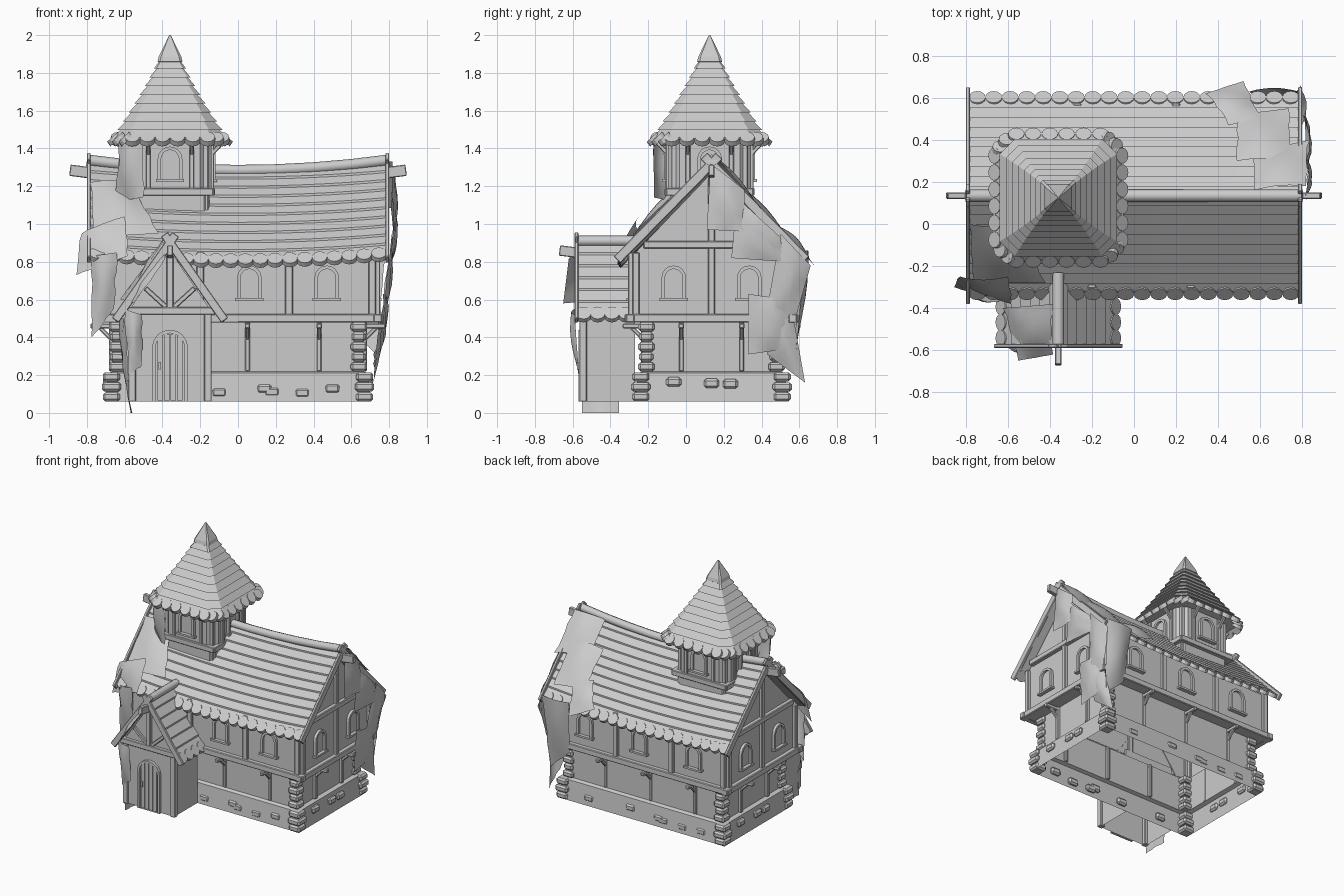
import bpy, bmesh, math, random
from mathutils import Matrix, Vector

random.seed(4)
if "Cube" in bpy.data.objects:
    bpy.data.objects.remove(bpy.data.objects["Cube"])

grey = bpy.data.materials.new("plain_grey")
grey.use_nodes = True
grey.diffuse_color = (0.6, 0.6, 0.6, 1)
grey.node_tree.nodes["Principled BSDF"].inputs["Base Color"].default_value = (0.6, 0.6, 0.6, 1)


def finish(bm, name, bevel=0, smooth=False):
    mesh = bpy.data.meshes.new(name)
    bm.to_mesh(mesh)
    bm.free()
    ob = bpy.data.objects.new(name, mesh)
    bpy.context.collection.objects.link(ob)
    mesh.materials.append(grey)
    if bevel:
        mod = ob.modifiers.new("Bevel", "BEVEL")
        mod.width = bevel
    if smooth:
        for p in mesh.polygons:
            p.use_smooth = True
    return ob


def beam(bm, a, b, w, d=None, M=Matrix()):
    """Box between two points: w is its level width, d the other."""
    a, b = M @ Vector(a), M @ Vector(b)
    q = (b - a).to_track_quat('Z', 'Y').to_matrix().to_4x4()
    size = Matrix.Diagonal((w, d or w, (b - a).length, 1))
    bmesh.ops.create_cube(bm, size=1, matrix=Matrix.Translation((a + b) / 2) @ q @ size)


def loft(bm, rings, M=Matrix(), cap=False):
    rows = [[bm.verts.new(M @ Vector(p)) for p in ring] for ring in rings]
    n = len(rows[0])
    for r, s in zip(rows, rows[1:]):
        for i in range(n):
            bm.faces.new((r[i], r[(i + 1) % n], s[(i + 1) % n], s[i]))
    if cap:
        bm.faces.new(rows[0][::-1])
        bm.faces.new(rows[-1])


def place(x, y, deg=0):
    return Matrix.Translation((x, y, 0)) @ Matrix.Rotation(math.radians(deg), 4, 'Z')


def rect(hx, hy, z):
    return [(-hx, -hy, z), (hx, -hy, z), (hx, hy, z), (-hx, hy, z)]


def octagon(h, c, z):
    k = h - c
    return [(-k, -h, z), (k, -h, z), (h, -k, z), (h, k, z),
            (k, h, z), (-k, h, z), (-h, k, z), (-h, -k, z)]


def arch(bm, M, s, wall, z, w, h, depth=0.02, border=0.018):
    """Arched frame with a thin pane, facing local -y."""
    def outline(r, y):
        pts = [(s - r, -wall - y, z), (s + r, -wall - y, z)]
        for i in range(9):
            t = math.pi * i / 8
            pts.append((s + r * math.cos(t), -wall - y, z + h - w / 2 + r * math.sin(t)))
        return pts
    r = w / 2
    loft(bm, [outline(r, 0), outline(r, depth), outline(r - border, depth),
              outline(r - border, 0.004)], M)
    bm.faces.new([bm.verts.new(M @ Vector(p)) for p in outline(r - border, 0.004)])


def pole(name, pts, r):
    cu = bpy.data.curves.new(name, 'CURVE')
    cu.dimensions = '3D'
    cu.bevel_depth, cu.bevel_resolution, cu.use_fill_caps = r, 2, True
    sp = cu.splines.new('POLY')
    sp.points.add(len(pts) - 1)
    for p, co in zip(sp.points, pts):
        p.co = (*co, 1)
    cu.materials.append(grey)
    ob = bpy.data.objects.new(name, cu)
    bpy.context.collection.objects.link(ob)


def roof(name, M, length, run, ridge, drop, sag, courses):
    """Stepped gable roof along local x, with rounded tiles at both eaves."""
    slope = drop / run
    half = []
    for i in range(courses, 0, -1):
        t, u = i / courses, (i - 1) / courses
        half += [(run * t, ridge - drop * t + 0.012), (run * u, ridge - drop * u)]
    top = half + [(-v, z) for v, z in reversed(half[:-1])]
    section = top + [(-run, ridge - drop - 0.02), (0, ridge - 0.035), (run, ridge - drop - 0.02)]
    dip = lambda x: sag * ((x / length) ** 2 - 1)
    bm = bmesh.new()
    xs = [length * (i / 8 - 1) for i in range(17)]
    loft(bm, [[(x, v, z + dip(x)) for v, z in section] for x in xs], M, True)
    finish(bm, name)
    bm = bmesh.new()
    n = round(length / 0.04)
    for i in range(n):
        x = length * ((2 * i + 1) / n - 1)
        for side in (-1, 1):
            tilt = Matrix.Rotation(-side * math.atan(slope), 4, 'X')
            at = Matrix.Translation((x, side * (run - 0.005), ridge - drop + dip(x) + 0.002))
            bmesh.ops.create_cone(bm, cap_ends=True, segments=12, radius1=0.044,
                                  radius2=0.04, depth=0.026, matrix=M @ at @ tilt)
    finish(bm, name + "_eave_tiles")


CY = 0.135
SIDES = [(place(0, CY, a), (0.42, 0.73)[a // 90 % 2], (0.73, 0.42)[a // 90 % 2], a)
         for a in (0, 90, 180, 270)]
HOUSE, TOWER, PORCH = place(0, CY), place(-0.36, 0.125), place(-0.36, -0.41)

# House walls: stone footing, lower floor, overhanging upper floor and gables
bm = bmesh.new()
loft(bm, [rect(0.705, 0.405, 0.06), rect(0.69, 0.39, 0.21), rect(0.66, 0.365, 0.22),
          rect(0.66, 0.365, 0.48), rect(0.73, 0.42, 0.48), rect(0.73, 0.42, 0.83)], HOUSE)
for x in (-0.73, 0.73):
    bm.faces.new([bm.verts.new(HOUSE @ Vector(p))
                  for p in ((x, -0.42, 0.83), (x, 0.42, 0.83), (x, 0, 1.27))])
finish(bm, "house_walls")

# Timber framing and windows on all four sides
timber, windows, stones = bmesh.new(), bmesh.new(), bmesh.new()
for M, wall, width, a in SIDES:
    beam(timber, (-width - 0.04, -wall - 0.01, 0.5), (width + 0.04, -wall - 0.01, 0.5), 0.045, M=M)
    gable = a in (90, 270)
    posts = (-0.4, 0, 0.4) if gable else (-0.71, -0.2, 0.27, 0.71)
    for s in posts:
        top = 1.24 if gable and s == 0 else 0.85
        beam(timber, (s, -wall - 0.003, 0.5), (s, -wall - 0.003, top), 0.04, 0.036, M)
    if gable:
        beam(timber, (-0.36, -wall - 0.01, 0.89), (0.36, -wall - 0.01, 0.89), 0.04, M=M)
    openings = {0: (0.06, 0.47), 180: (-0.46, 0, 0.46)}.get(a, (-0.2, 0.2))
    for s in openings:
        arch(windows, M, s, wall, 0.6, 0.13, 0.18)
        beam(windows, (s - 0.075, -wall - 0.015, 0.6), (s + 0.075, -wall - 0.015, 0.6), 0.03, 0.014, M)
    # Lower posts with struts holding up the overhang
    lower = wall - 0.06
    for s in ((-0.16, 0.16) if gable else (-0.33, 0.05, 0.43)):
        beam(timber, (s, -lower, 0.22), (s, -lower, 0.48), 0.026, M=M)
        beam(timber, (s, -lower, 0.39), (s, -wall - 0.02, 0.47), 0.022, M=M)
        beam(timber, (s, -lower, 0.46), (s, -wall - 0.05, 0.46), 0.028, M=M)
    # Loose stones in the footing
    for s in ((-0.2, 0.0, 0.1) if gable else (-0.45, -0.1, 0.14, 0.18, 0.34, 0.5)):
        z = random.uniform(0.1, 0.17)
        beam(stones, (s - 0.04, -lower - 0.028, z), (s + 0.04, -lower - 0.028, z), 0.036, 0.05, M)
finish(timber, "timber_frame", 0.005)
finish(windows, "house_windows")

# Corner stones
for sx in (-1, 1):
    for sy in (-1, 1):
        for i in range(8):
            z = 0.085 + i * 0.053
            low = i < 3
            size = (0.09 if low else 0.075) + 0.012 * (i % 2)
            x, y = sx * (0.67 if low else 0.64), sy * (0.375 if low else 0.345)
            beam(stones, (x, y, z - 0.024), (x, y, z + 0.024), size, size, HOUSE)
finish(stones, "stones", 0.012)

# Main roof with ridge, gable boards and ridge beam ends
roof("main_roof", HOUSE, 0.785, 0.465, 1.32, 0.48, 0.035, 10)
pole("main_ridge", [(x / 5, CY, 1.283 + 0.055 * (x / 4) ** 2) for x in range(-4, 5)], 0.03)
boards = bmesh.new()
for sx in (-1, 1):
    for sy in (-1, 1):
        beam(boards, (sx * 0.79, -sy * 0.04, 1.36), (sx * 0.79, sy * 0.5, 0.81), 0.02, 0.05, HOUSE)
    beam(boards, (sx * 0.7, 0, 1.26), (sx * 0.89, 0, 1.285), 0.03, 0.06, HOUSE)

# Porch roof and boards
roof("porch_roof", place(-0.36, -0.43, 90), 0.15, 0.27, 0.9, 0.38, 0, 6)
pole("porch_ridge", [(-0.36, -0.585, 0.91), (-0.36, -0.23, 0.91)], 0.028)
for s in (-1, 1):
    beam(boards, (s * -0.03, -0.17, 0.945), (s * 0.29, -0.17, 0.49), 0.02, 0.045, PORCH)
beam(boards, (0, -0.1, 0.84), (0, -0.26, 0.86), 0.03, 0.055, PORCH)
finish(boards, "gable_boards", 0.004)

# Porch walls, timber and door
bm = bmesh.new()
loft(bm, [rect(0.205, 0.14, 0.06), rect(0.205, 0.14, 0.56)], PORCH)
bm.faces.new([bm.verts.new(PORCH @ Vector(p))
              for p in ((-0.205, -0.14, 0.56), (0.205, -0.14, 0.56), (0, -0.14, 0.86))])
finish(bm, "porch_walls")
bm = bmesh.new()
for s in (-1, 1):
    beam(bm, (s * 0.2, -0.135, 0.06), (s * 0.2, -0.135, 0.54), 0.04, M=PORCH)
    beam(bm, (s * 0.02, -0.145, 0.56), (s * 0.13, -0.145, 0.66), 0.025, M=PORCH)
beam(bm, (-0.24, -0.145, 0.54), (0.24, -0.145, 0.54), 0.04, M=PORCH)
beam(bm, (0, -0.145, 0.54), (0, -0.145, 0.85), 0.035, M=PORCH)
finish(bm, "porch_timber", 0.004)
bm = bmesh.new()
arch(bm, PORCH, 0, 0.14, 0.06, 0.19, 0.38)
for i in range(4):
    s = -0.051 + 0.034 * i
    beam(bm, (s, -0.147, 0.065), (s, -0.147, 0.42 - 5 * s * s), 0.03, 0.012, PORCH)
beam(bm, (-0.055, -0.16, 0.23), (-0.055, -0.16, 0.27), 0.014, M=PORCH)
finish(bm, "porch_door")

# Tower body, posts, ring beam and windows
bm = bmesh.new()
loft(bm, [octagon(0.21, 0.03, 0.85), octagon(0.21, 0.03, 1.16),
          octagon(0.22, 0.06, 1.17), octagon(0.22, 0.06, 1.46)], TOWER)
finish(bm, "tower_walls")
bm, glass, tiles = bmesh.new(), bmesh.new(), bmesh.new()
for k in range(4):
    M = place(-0.36, 0.125, 90 * k)
    beam(bm, (-0.23, -0.22, 1.17), (0.23, -0.22, 1.17), 0.035, 0.04, M)
    for s in (-0.115, 0.115):
        beam(bm, (s, -0.22, 1.18), (s, -0.22, 1.44), 0.026, M=M)
        beam(bm, (s, -0.22, 1.37), (s, -0.285, 1.44), 0.022, M=M)
    beam(bm, (0.185, -0.185, 0.95), (0.185, -0.185, 1.45), 0.035, M=M)
    arch(glass, M, 0, 0.22, 1.23, 0.13, 0.18)
    beam(glass, (-0.075, -0.235, 1.23), (0.075, -0.235, 1.23), 0.03, 0.014, M)
    # Rounded tiles along each edge and cut corner of the tower roof
    edge = [(-0.2 + 0.08 * i, -0.295) for i in range(6)] + [(0.245, -0.27), (0.275, -0.235)]
    for x, y in edge:
        at = M @ Matrix.Translation((x, y, 1.45)) @ Matrix.Rotation(0.75, 4, 'X')
        bmesh.ops.create_cone(tiles, cap_ends=True, segments=12, radius1=0.042,
                              radius2=0.038, depth=0.03, matrix=at)
finish(bm, "tower_timber", 0.004)
finish(glass, "tower_windows")
finish(tiles, "tower_eave_tiles")

# Tower roof in stepped courses, and its cap
bm = bmesh.new()
rings, n = [octagon(0.2, 0.05, 1.44)], 9
width = lambda t: 0.055 + 0.245 * (1 - t) ** 1.15
for i in range(n):
    for t, extra in ((i / n, 0.01), ((i + 1) / n, -0.004)):
        w = width(t) + extra
        rings.append(octagon(w, w * (0.27 - 0.15 * t), 1.45 + 0.42 * t))
loft(bm, rings, TOWER, True)
finish(bm, "tower_roof")
bm = bmesh.new()
loft(bm, [octagon(w, w * 0.2, z) for w, z in
          ((0.05, 1.85), (0.066, 1.86), (0.06, 1.885), (0.004, 2.0))], TOWER, True)
finish(bm, "tower_cap")


def drape(bm, pts, bulge=0.03, n=6):
    """Curved sheet hung between four corners, with slightly ragged edges."""
    a, b, c, d = (Vector(p) for p in pts)
    normal = (c - a).cross(d - b).normalized()
    if normal.dot((a + c) / 2 - Vector((0, CY, 0.5))) < 0:
        normal.negate()
    grid = []
    for i in range(n + 1):
        for j in range(n + 1):
            u, v = i / n, j / n
            p = a.lerp(b, u).lerp(d.lerp(c, u), v)
            p += normal * bulge * math.sin(math.pi * u) * math.sin(math.pi * (0.2 + 0.8 * v))
            p.x += random.uniform(-0.006, 0.006)
            grid.append(bm.verts.new(p))
    for i in range(n):
        for j in range(n):
            k = i * (n + 1) + j
            bm.faces.new((grid[k], grid[k + 1], grid[k + n + 2], grid[k + n + 1]))


# Torn sheets over the front left corner, the porch and the tower
front_sheets = [
    [(-.83, -.25, .95), (-.6, -.25, 1.04), (-.58, -.38, .83), (-.86, -.3, .73)],
    [(-.78, 0, 1.22), (-.57, 0, 1.22), (-.42, -.28, .95), (-.76, -.28, .93)],
    [(-.78, -.33, .83), (-.64, -.37, .85), (-.66, -.33, .55), (-.77, -.32, .4)],
    [(-.38, -.38, .94), (-.38, -.62, .82), (-.55, -.65, .58), (-.62, -.4, .6)],
    [(-.6, -.59, .55), (-.51, -.59, .52), (-.51, -.57, .25), (-.58, -.57, .2)],
    [(-.6, -.56, .5), (-.61, -.36, .5), (-.565, -.355, 0), (-.565, -.55, 0)],
    [(-.63, -.13, 1.45), (-.5, -.17, 1.45), (-.5, -.17, 1.14), (-.65, -.07, 1.12)]]
# Torn sheets over the back right corner
back_sheets = [
    [(.81, .13, 1.32), (.81, .31, 1.18), (.83, .31, .96), (.82, .11, .97)],
    [(.81, .27, 1.14), (.82, .5, .93), (.81, .52, .8), (.82, .24, .82)],
    [(.81, .5, .95), (.79, .66, .78), (.76, .58, .5), (.77, .42, .5)],
    [(.77, .33, .63), (.77, .55, .6), (.75, .55, .34), (.75, .33, .31)],
    [(.76, .44, .5), (.75, .57, .5), (.72, .63, .16), (.72, .43, .31)],
    [(.34, .62, .86), (.45, .47, 1.0), (.6, .5, .97), (.52, .68, .78)],
    [(.49, .3, 1.16), (.74, .3, 1.18), (.74, .55, .92), (.49, .52, .94)],
    [(.57, .16, 1.31), (.82, .18, 1.33), (.83, .4, 1.08), (.57, .34, 1.12)],
    [(.55, .63, .86), (.78, .63, .86), (.74, .58, .3), (.58, .58, .45)]]
for name, sheets in (("front_torn_sheets", front_sheets), ("back_torn_sheets", back_sheets)):
    bm = bmesh.new()
    for corners in sheets:
        drape(bm, corners)
    finish(bm, name, smooth=True)
